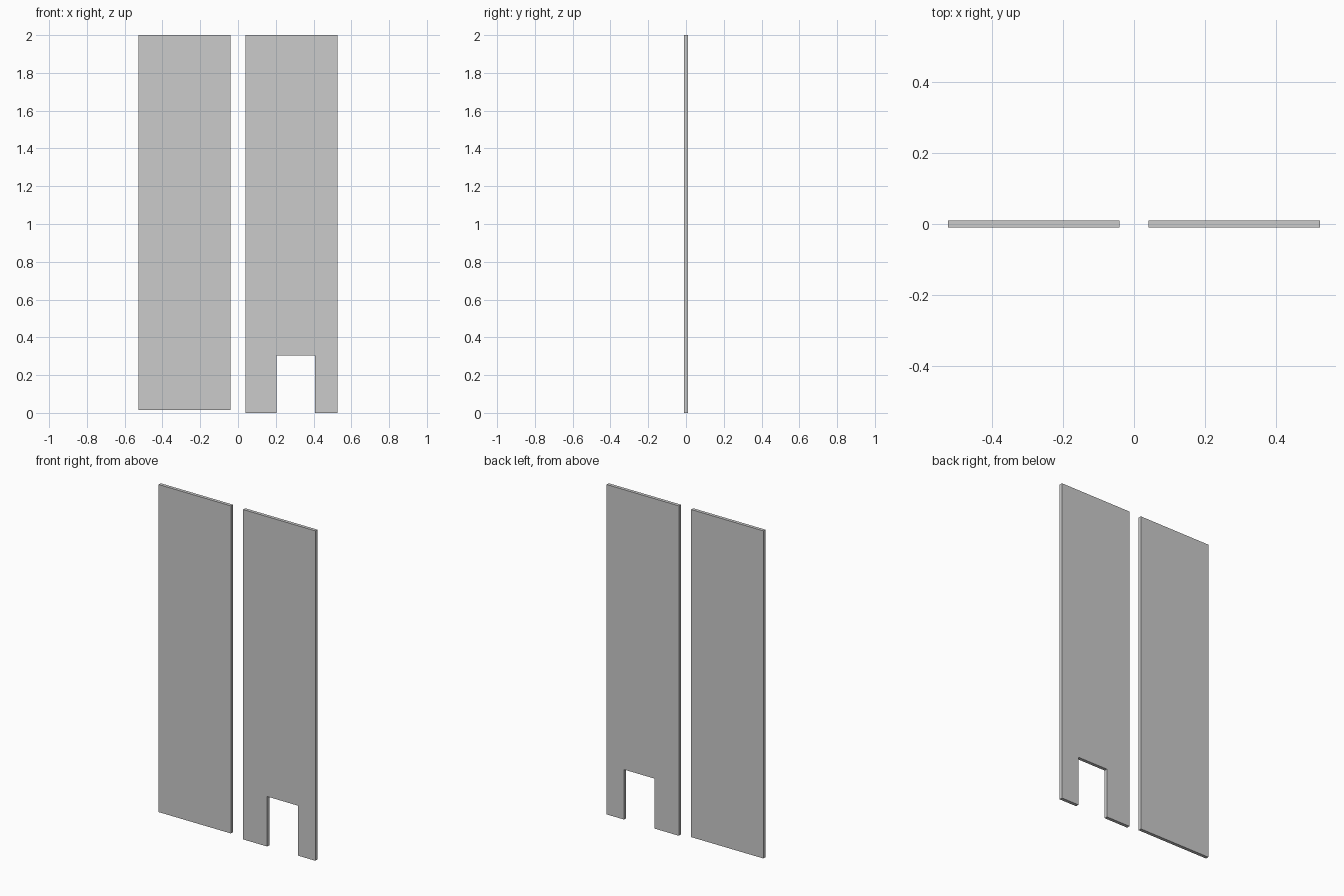
import bpy
import bmesh

if "Cube" in bpy.data.objects:
    bpy.data.objects.remove(bpy.data.objects["Cube"])

THICK = 0.02


def panel(name, outline):
    """Flat board: x/z outline extruded along y, centred on y = 0."""
    bm = bmesh.new()
    face = bm.faces.new([bm.verts.new((x, -THICK / 2, z)) for x, z in outline])
    ext = bmesh.ops.extrude_face_region(bm, geom=[face], use_keep_orig=True)
    moved = [v for v in ext["geom"] if isinstance(v, bmesh.types.BMVert)]
    bmesh.ops.translate(bm, verts=moved, vec=(0, THICK, 0))
    bmesh.ops.recalc_face_normals(bm, faces=bm.faces)
    mesh = bpy.data.meshes.new(name)
    bm.to_mesh(mesh)
    bm.free()
    obj = bpy.data.objects.new(name, mesh)
    bpy.context.collection.objects.link(obj)
    return obj


INNER, OUTER, TOP = 0.041, 0.526, 2.0

# Plain panel, slightly shorter at the bottom
panel("plain_panel", [(-OUTER, 0.014), (-INNER, 0.014), (-INNER, TOP), (-OUTER, TOP)])

# Panel with a rectangular opening at the foot
N0, N1, NZ = 0.203, 0.408, 0.303
panel("notched_panel", [(INNER, 0), (N0, 0), (N0, NZ), (N1, NZ), (N1, 0),
                        (OUTER, 0), (OUTER, TOP), (INNER, TOP)])
